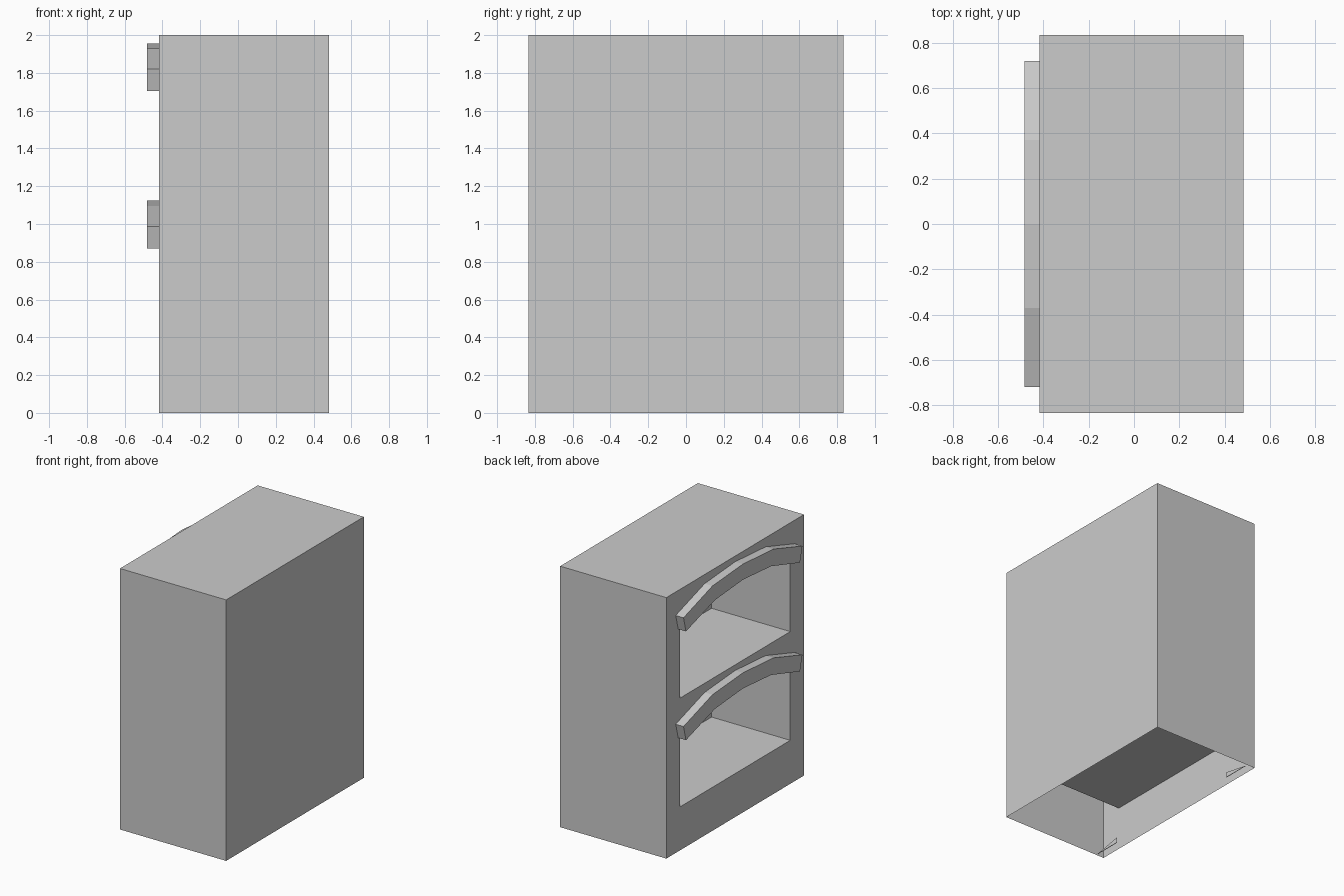
import bpy, bmesh

old = bpy.data.objects.get("Cube")
if old:
    bpy.data.objects.remove(old, do_unlink=True)

# The single grey finish
grey = bpy.data.materials.new("plain_grey")
grey.use_nodes = True
colour = (0.6, 0.6, 0.6, 1)
grey.diffuse_color = colour
grey.node_tree.nodes["Principled BSDF"].inputs["Base Color"].default_value = colour

# Main dimensions, mostly based on a sixth of a unit
S = 1 / 6
HANDLE_X, FRONT_X, REAR_X = -0.483, -0.417, 0.483
HALF_Y, HALF_OPEN = 5 * S, 4 * S
HEIGHT, OPEN_H, DEPTH = 2.0, 4 * S, 4 * S
FLOORS = {"lower": 2 * S, "upper": 7 * S}


def finish(name, bm):
    mesh = bpy.data.meshes.new(name)
    bm.to_mesh(mesh)
    bm.free()
    mesh.materials.append(grey)
    obj = bpy.data.objects.new(name, mesh)
    bpy.context.collection.objects.link(obj)


def open_box(name, lo, hi, open_dirs, inward=False):
    """Thin-walled box without the faces that point along open_dirs."""
    bm = bmesh.new()
    bmesh.ops.create_cube(bm, size=1)
    bm.normal_update()
    for v in bm.verts:
        v.co = [a + (c + 0.5) * (b - a) for a, b, c in zip(lo, hi, v.co)]
    gone = [f for f in bm.faces
            if any(f.normal[axis] * sign > 0.9 for axis, sign in open_dirs)]
    bmesh.ops.delete(bm, geom=gone, context="FACES")
    if inward:
        bmesh.ops.reverse_faces(bm, faces=bm.faces[:])
    finish(name, bm)


def prism(name, outline, x0, x1):
    """Solid made from a (y, z) outline between two x positions."""
    bm = bmesh.new()
    a, b = [[bm.verts.new((x, y, z)) for y, z in outline] for x in (x0, x1)]
    bm.faces.new(a)
    bm.faces.new(b[::-1])
    for i in range(len(a)):
        bm.faces.new((a[i - 1], b[i - 1], b[i], a[i]))
    bmesh.ops.recalc_face_normals(bm, faces=bm.faces[:])
    finish(name, bm)


# Outer shell, open underneath and on the side with the compartments
open_box("outer_shell", (FRONT_X, -HALF_Y, 0), (REAR_X, HALF_Y, HEIGHT),
         [(2, -1), (0, -1)])

# Face panel with two rectangular openings
bm = bmesh.new()
ys = [-HALF_Y, -HALF_OPEN, HALF_OPEN, HALF_Y]
zs = [0]
for floor in FLOORS.values():
    zs += [floor, floor + OPEN_H]
zs.append(HEIGHT)
grid = [[bm.verts.new((FRONT_X, y, z)) for y in ys] for z in zs]
for i in range(len(zs) - 1):
    for j in range(len(ys) - 1):
        if j == 1 and i % 2 == 1:
            continue
        bm.faces.new((grid[i][j], grid[i + 1][j],
                      grid[i + 1][j + 1], grid[i][j + 1]))
finish("face_panel", bm)

# Compartments and the arched bars above them
outer = [(0.72, 0.653), (0.37, 0.763), (0, 0.79)]
inner = [(0.69, 0.537), (0.34, 0.643), (0, 0.67)]


def arch(half):
    return half + [(-y, z) for y, z in reversed(half[:-1])]


for level, floor in FLOORS.items():
    open_box(level + "_compartment", (FRONT_X, -HALF_OPEN, floor),
             (FRONT_X + DEPTH, HALF_OPEN, floor + OPEN_H), [(0, -1)], True)
    outline = arch(outer) + arch(inner)[::-1]
    prism(level + "_arched_bar", [(y, z + floor) for y, z in outline],
          HANDLE_X, FRONT_X)

# Small wedges inside the base
for side, sign in (("back", 1), ("front", -1)):
    wedge = [(0.815, 0), (0.605, 0), (0.605, 0.04)]
    prism(side + "_base_wedge", [(y * sign, z) for y, z in wedge],
          -0.352, -0.348)
